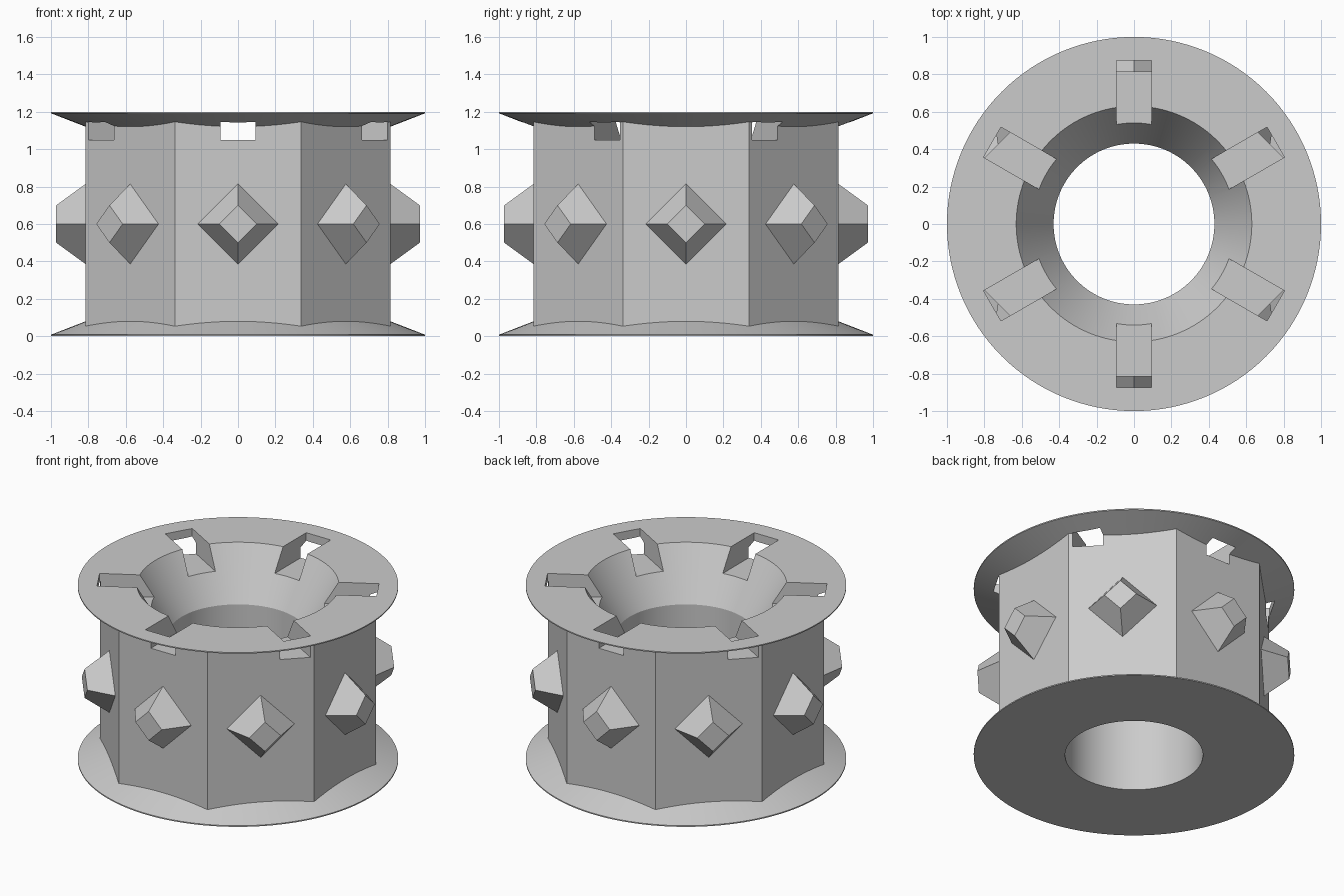
import bpy
import bmesh
import math
from mathutils import Matrix

if "Cube" in bpy.data.objects:
    bpy.data.objects.remove(bpy.data.objects["Cube"], do_unlink=True)

GREY = (0.6, 0.6, 0.6, 1)
grey = bpy.data.materials.new("plain grey")
grey.use_nodes = True
grey.diffuse_color = GREY
grey.node_tree.nodes["Principled BSDF"].inputs["Base Color"].default_value = GREY


def make_object(name, bm):
    bmesh.ops.recalc_face_normals(bm, faces=bm.faces)
    mesh = bpy.data.meshes.new(name)
    bm.to_mesh(mesh)
    bm.free()
    mesh.materials.append(grey)
    obj = bpy.data.objects.new(name, mesh)
    bpy.context.collection.objects.link(obj)
    return obj


def turned(name, profile, sides=128, phase=0):
    """Solid of revolution from (radius, height) pairs, capped at both ends."""
    bm = bmesh.new()
    rings = []
    for r, z in profile:
        angles = [2 * math.pi * i / sides + phase for i in range(sides)]
        rings.append([bm.verts.new((r * math.cos(a), r * math.sin(a), z)) for a in angles])
    for low, high in zip(rings, rings[1:]):
        for i in range(sides):
            j = (i + 1) % sides
            bm.faces.new((low[i], low[j], high[j], high[i]))
    bm.faces.new(rings[0])
    bm.faces.new(rings[-1])
    return make_object(name, bm)


def combine(target, tool, operation):
    mod = target.modifiers.new(operation.lower(), "BOOLEAN")
    mod.operation = operation
    mod.solver = "EXACT"
    mod.object = tool
    bpy.context.view_layer.objects.active = target
    bpy.ops.object.modifier_apply(modifier=mod.name)
    bpy.data.objects.remove(tool, do_unlink=True)


HEIGHT = 1.2
APOTHEM = 0.815

# Spool with two thin-edged conical flanges
half = [(1, 0), (1, 0.008), (0.75, 0.105)]
spool = turned("spool_body", half + [(r, HEIGHT - z) for r, z in reversed(half)])

# Eight-sided drum between the flanges
drum = turned("drum", [(APOTHEM / math.cos(math.pi / 8), z) for z in (0.04, HEIGHT - 0.04)],
              8, math.pi / 8)
combine(spool, drum, "UNION")

# Central bore opening into a funnel at the top
bore = turned("bore_cutter", [(0.43, -0.1), (0.43, 0.28), (0.43, 0.865),
                              (0.63, HEIGHT), (0.692, HEIGHT + 0.1)])
combine(spool, bore, "DIFFERENCE")

# Six radial slots in the top flange
bm = bmesh.new()
for i in range(6):
    place = (Matrix.Rotation(math.pi / 2 + i * math.pi / 3, 4, "Z")
             @ Matrix.Translation((0.6375, 0, 1.2))
             @ Matrix.Diagonal((0.475, 0.186, 0.3, 1)))
    bmesh.ops.create_cube(bm, size=1, matrix=place)
combine(spool, make_object("slot_cutter", bm), "DIFFERENCE")

# Blunt diamond stud on each drum face
for i in range(8):
    bm = bmesh.new()
    bmesh.ops.create_cone(bm, cap_ends=True, segments=4, radius1=0.214, radius2=0.1,
                          depth=0.157)
    place = (Matrix.Rotation(i * math.pi / 4, 4, "Z")
             @ Matrix.Translation((APOTHEM + 0.0785, 0, HEIGHT / 2))
             @ Matrix.Rotation(math.pi / 2, 4, "Y"))
    bm.transform(place)
    make_object(f"stud_{i + 1}", bm)

# Smooth the round surfaces, keep edges sharp
bpy.ops.object.select_all(action="DESELECT")
spool.select_set(True)
bpy.context.view_layer.objects.active = spool
bpy.ops.object.shade_smooth_by_angle(angle=math.radians(15))
